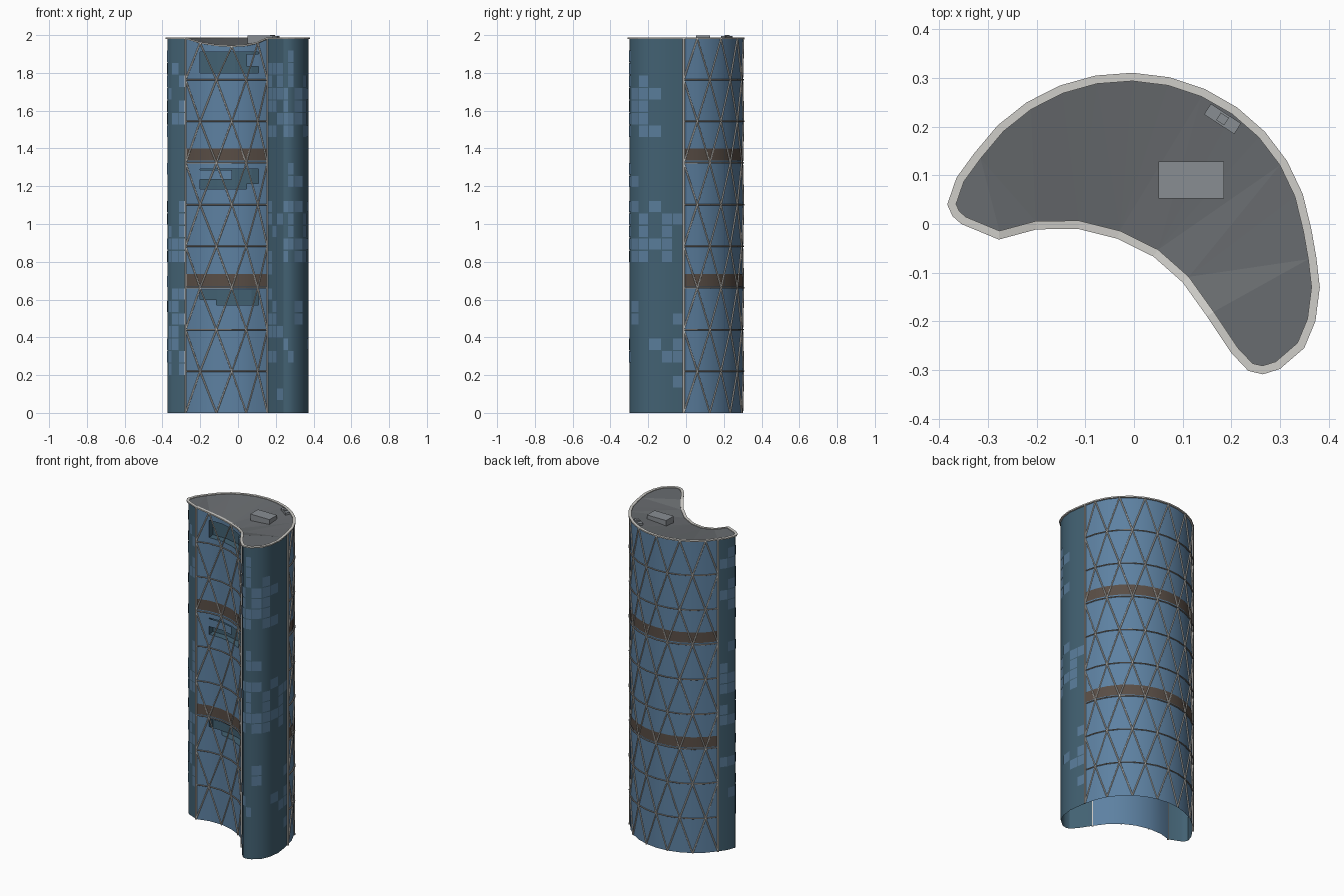
import bpy, bmesh, math, random
from mathutils import Vector, Matrix

if "Cube" in bpy.data.objects:
    bpy.data.objects.remove(bpy.data.objects["Cube"])

random.seed(7)
TOP, LEVEL = 1.987, 0.2205


def material(name, rgb):
    m = bpy.data.materials.new(name)
    m.diffuse_color = (*rgb, 1)
    m.use_nodes = True
    m.node_tree.nodes["Principled BSDF"].inputs["Base Color"].default_value = m.diffuse_color
    return m


GLASS = material("blue_glass", (0.11, 0.22, 0.36))
TEAL = material("teal_glass", (0.055, 0.12, 0.17))
PANE = material("pale_pane", (0.10, 0.20, 0.32))
BROWN = material("brown_band", (0.10, 0.075, 0.06))
WHITE = material("pale_metal", (0.62, 0.61, 0.58))
STEEL = material("dull_metal", (0.28, 0.26, 0.24))
ROOF = material("roof_grey", (0.14, 0.15, 0.16))
UNIT = material("unit_grey", (0.25, 0.27, 0.29))

# Crescent outline, counter-clockwise: concave front, right tip, convex back, left tip
front = [(-.278, -.032), (-.2, -.011), (-.115, -.01), (-.035, -.03), (.04, -.067), (.1, -.12), (.15, -.19)]
right_tip = [(.2, -.265), (.235, -.302), (.265, -.309), (.3, -.298), (.35, -.255), (.373, -.2),
             (.382, -.13), (.375, -.07)]
back = []
for i in range(13):
    a = math.radians(7.6 + 138.9 * i / 12)
    back.append((-.012 + .38 * math.cos(a), -.06 + .371 * math.sin(a)))
left_tip = [(-.365, .095), (-.384, .04), (-.373, .016), (-.355, .0)]
RIM = [Vector(p) for p in front + right_tip + back + left_tip]
N = len(RIM)
F0, F1 = 0, 6
B0 = 7 + len(right_tip)
B1 = B0 + 12


def offset(d):
    """Outline moved outward by d with mitred corners."""
    res = []
    for i in range(N):
        e1 = (RIM[i] - RIM[i - 1]).normalized()
        e2 = (RIM[(i + 1) % N] - RIM[i]).normalized()
        n1, n2 = Vector((e1.y, -e1.x)), Vector((e2.y, -e2.x))
        m = (n1 + n2).normalized()
        res.append(RIM[i] + m * d / max(m.dot(n1), .5))
    return res


def top(i):
    """Roof edge height: dips along the concave front."""
    i %= N
    return TOP - (.042 * (1 - ((i - 3) / 3) ** 2) if i <= 6 else 0)


def finish(name, bm, mat, smooth=False):
    bmesh.ops.remove_doubles(bm, verts=bm.verts, dist=1e-5)
    me = bpy.data.meshes.new(name)
    bm.to_mesh(me)
    bm.free()
    me.materials.append(mat)
    ob = bpy.data.objects.new(name, me)
    bpy.context.collection.objects.link(ob)
    if smooth:
        bpy.context.view_layer.objects.active = ob
        ob.select_set(True)
        bpy.ops.object.shade_smooth_by_angle(angle=math.radians(32))
        ob.select_set(False)
    return ob


def quad(bm, *pts):
    bm.faces.new([bm.verts.new(p) for p in pts])


def panel(bm, p, q, z0, z1, z1q=None):
    quad(bm, (*p, z0), (*q, z0), (*q, z1q if z1q else z1), (*p, z1))


def bar(bm, a, b, r):
    a, b = Vector(a), Vector(b)
    m = Matrix.Translation((a + b) / 2) @ (b - a).to_track_quat('Z', 'Y').to_matrix().to_4x4()
    bmesh.ops.create_cone(bm, cap_ends=True, segments=6, radius1=r, radius2=r,
                          depth=(b - a).length, matrix=m)


wall, skin, grid = offset(-.01), offset(-.0075), offset(-.006)
OPENINGS = [(.57, .65), (1.185, 1.29), (1.80, 1.91)]

# Concave front facade with three openings
bm = bmesh.new()
cuts = [0] + [z for o in OPENINGS for z in o] + [None]
for i in range(F0, F1):
    for k in range(len(cuts) - 1):
        if k % 2 and 1 <= i <= 4:
            continue
        z1 = cuts[k + 1]
        panel(bm, wall[i], wall[i + 1], cuts[k], z1 or top(i) - .005, z1 or top(i + 1) - .005)
finish("front_facade", bm, GLASS, True)

# Convex back facade and plain tip walls
for name, s, e, mat in (("back_facade", B0, B1, GLASS), ("right_tip_wall", F1, B0, TEAL),
                        ("left_tip_wall", B1, N, TEAL)):
    bm = bmesh.new()
    for i in range(s, e):
        panel(bm, wall[i], wall[(i + 1) % N], 0, TOP - .005)
    finish(name, bm, mat, True)

# Recessed terraces behind the openings
bm = bmesh.new()
deep = offset(-.055)
for z0, z1 in OPENINGS:
    for i in range(1, 5):
        p, q, dp, dq = wall[i], wall[i + 1], deep[i], deep[i + 1]
        panel(bm, dp, dq, z0, z1)
        quad(bm, (*p, z0), (*q, z0), (*dq, z0), (*dp, z0))
        quad(bm, (*p, z1), (*dp, z1), (*dq, z1), (*q, z1))
    panel(bm, wall[1], deep[1], z0, z1)
    panel(bm, deep[5], wall[5], z0, z1)
finish("terrace_recess", bm, TEAL)

# Screens standing in the openings
bm = bmesh.new()
for i, z0, z1 in ((1, .57, .6), (1, 1.235, 1.285), (2, 1.235, 1.285), (4, 1.185, 1.215), (4, 1.835, 1.9)):
    panel(bm, wall[i], wall[i + 1], z0, z1)
finish("terrace_screen", bm, GLASS)

# Scattered pale panes on the tips
bm = bmesh.new()
floor = TOP / 30
for i in list(range(F1, B0)) + list(range(B1, N)):
    p, q = skin[i], skin[(i + 1) % N]
    parts = 2 if (q - p).length > .075 else 1
    for c in range(parts):
        a = p.lerp(q, (c + .04) / parts)
        b = p.lerp(q, (c + .96) / parts)
        for k in range(1, 29):
            z = k * floor
            busy = .2 < z < .56 or .78 < z < 1.06 or 1.4 < z < 1.9
            if random.random() < (.42 if busy else .08):
                panel(bm, a, b, z + .003, z + floor - .003)
finish("window_panes", bm, PANE)

# Brown plant-floor bands, diagonal lattice and level rings on both facades
bands, lattice, rings = bmesh.new(), bmesh.new(), bmesh.new()
for s, e in ((F0, F1), (B0, B1)):
    def at(i, k):
        return (*grid[i], k * LEVEL if k < 9 else top(i) - .006)
    for i in range(s, e):
        for z in (.67, 1.335):
            panel(bands, skin[i], skin[i + 1], z, z + .066)
        for k in range(9):
            up = (i - s + k) % 2 == 0
            bar(lattice, at(i, k if up else k + 1), at(i + 1, k + 1 if up else k), .004)
            if k:
                bar(rings, at(i, k), at(i + 1, k), .004)
    for i in (s, e):
        bar(lattice, at(i, 0), at(i, 9), .006)
finish("plant_floor_bands", bands, BROWN, True)
finish("diagonal_lattice", lattice, WHITE)
finish("level_rings", rings, STEEL)

# Parapet coping
bm = bmesh.new()
inner = offset(-.017)
for i in range(N):
    j = (i + 1) % N
    ring = []
    for v in (i, j):
        t = top(v)
        ring.append([(*RIM[v], t - .008), (*RIM[v], t), (*inner[v], t), (*inner[v], t - .008)])
    for k in range(4):
        m = (k + 1) % 4
        quad(bm, ring[0][k], ring[1][k], ring[1][m], ring[0][m])
finish("parapet", bm, WHITE)

# Roof deck
bm = bmesh.new()
vs = [bm.verts.new((*inner[i], top(i) - .004)) for i in range(N)]
es = [bm.edges.new((vs[i], vs[(i + 1) % N])) for i in range(N)]
bmesh.ops.triangle_fill(bm, edges=es, use_beauty=True, normal=(0, 0, 1))
finish("roof_deck", bm, ROOF)


# Rooftop equipment
def box(name, x, y, z0, z1, sx, sy, rot=0):
    bm = bmesh.new()
    m = (Matrix.Translation((x, y, (z0 + z1) / 2)) @ Matrix.Rotation(math.radians(rot), 4, 'Z')
         @ Matrix.Diagonal((sx, sy, z1 - z0, 1)))
    bmesh.ops.create_cube(bm, size=1, matrix=m)
    finish(name, bm, UNIT)


box("roof_plant_room", .1175, .09, 1.955, 1.997, .135, .076)
box("roof_crane_base", .182, .216, 1.975, 1.994, .074, .026, -33)
box("roof_crane_cab", .182, .216, 1.99, 2.0, .02, .018, -33)
